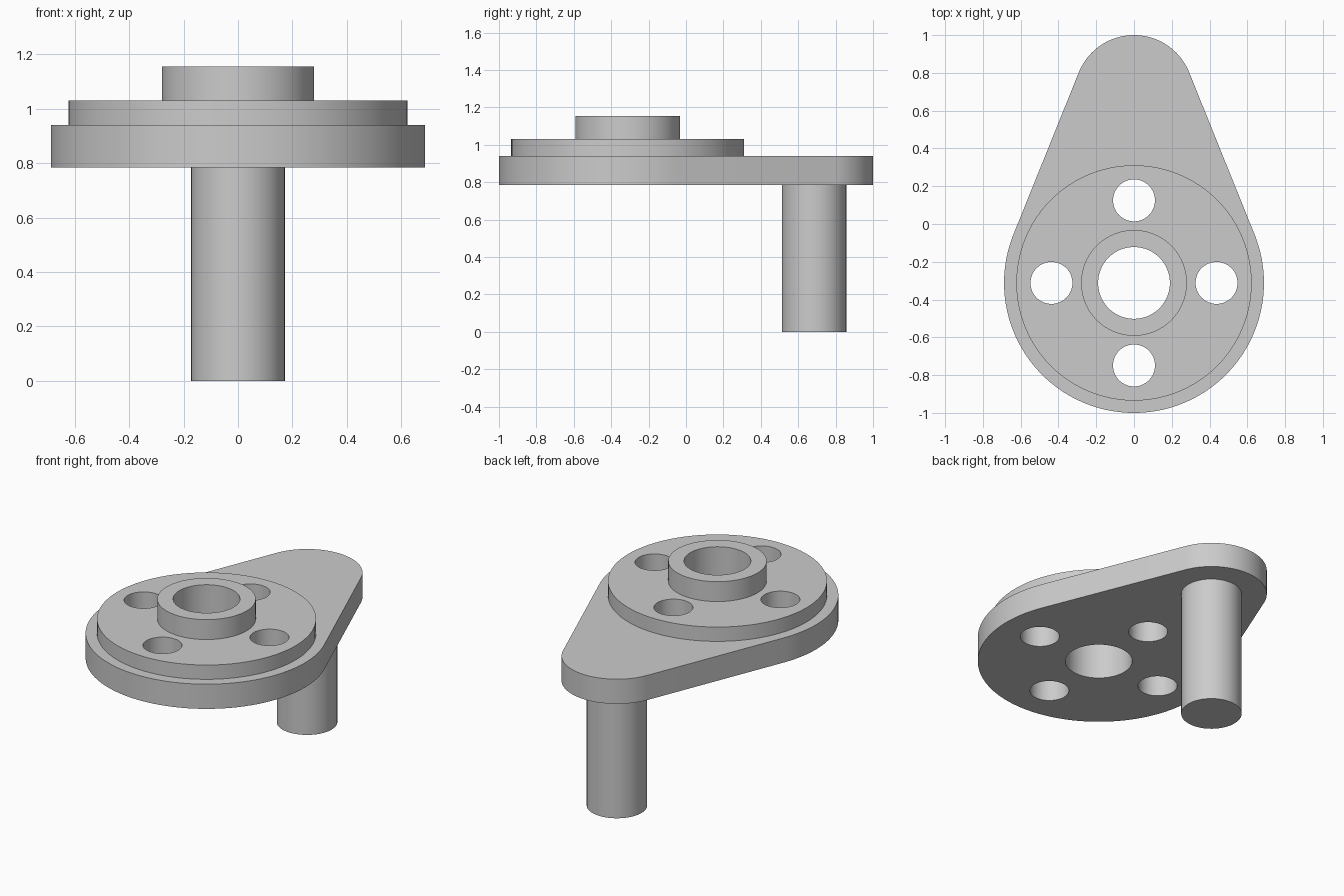
import bpy, bmesh, math

cube = bpy.data.objects.get("Cube")
if cube:
    bpy.data.objects.remove(cube, do_unlink=True)

HUB_Y, PIN_Y = -0.312, 0.685           # the two axes of the crank
HUB_R, TIP_R = 0.688, 0.315            # arm radii around them
PLATE_Z, DISC_Z, BOSS_Z, TOP_Z = 0.785, 0.94, 1.03, 1.155

metal = bpy.data.materials.new("light grey metal")
metal.use_nodes = True
grey = (0.6, 0.6, 0.6, 1)
metal.diffuse_color = grey
metal.node_tree.nodes["Principled BSDF"].inputs["Base Color"].default_value = grey


def arc(y, r, start, end, steps):
    """Points along an arc centred on x = 0."""
    return [(r * math.cos(a), y + r * math.sin(a))
            for a in (start + (end - start) * i / steps for i in range(steps + 1))]


def circle(x, y, r, n=96):
    return [(x + px, py) for px, py in arc(y, r, 0, math.tau, n)[:-1]]


def prism(name, outlines, z0, z1):
    """Extrude closed outlines from z0 to z1 into one object."""
    bm = bmesh.new()
    for outline in outlines:
        base = bm.faces.new([bm.verts.new((x, y, z0)) for x, y in outline])
        out = bmesh.ops.extrude_face_region(bm, geom=[base], use_keep_orig=True)
        for v in out["geom"]:
            if isinstance(v, bmesh.types.BMVert):
                v.co.z = z1
    bmesh.ops.recalc_face_normals(bm, faces=bm.faces)
    mesh = bpy.data.meshes.new(name)
    bm.to_mesh(mesh)
    bm.free()
    mesh.materials.append(metal)
    obj = bpy.data.objects.new(name, mesh)
    bpy.context.collection.objects.link(obj)
    return obj


# Arm outline: two arcs joined by their common tangents
tangent = math.asin((HUB_R - TIP_R) / (PIN_Y - HUB_Y))
outline = (arc(PIN_Y, TIP_R, tangent, math.pi - tangent, 48)
           + arc(HUB_Y, HUB_R, math.pi - tangent, math.tau + tangent, 96))

arm = prism("crank_arm", [outline], PLATE_Z, DISC_Z)
disc = prism("flange_disc", [circle(0, HUB_Y, 0.623)], DISC_Z, BOSS_Z)
boss = prism("hub_boss", [circle(0, HUB_Y, 0.28)], BOSS_Z, TOP_Z)
pin = prism("crank_pin", [circle(0, PIN_Y, 0.172)], 0, PLATE_Z)

# Bore and four bolt holes, cut through the stack
holes = [circle(0, HUB_Y, 0.19)]
for i in range(4):
    a = i * math.pi / 2
    holes.append(circle(0.437 * math.cos(a), HUB_Y + 0.437 * math.sin(a), 0.111, 64))
bore_cutter = prism("bore_cutter", holes[:1], 0.6, 1.3)
hole_cutter = prism("hole_cutter", holes, 0.6, 1.3)

for obj, cutter in ((arm, hole_cutter), (disc, hole_cutter), (boss, bore_cutter)):
    mod = obj.modifiers.new("holes", 'BOOLEAN')
    mod.operation = 'DIFFERENCE'
    mod.solver = 'EXACT'
    mod.object = cutter
    bpy.context.view_layer.objects.active = obj
    bpy.ops.object.modifier_apply(modifier=mod.name)

for cutter in (bore_cutter, hole_cutter):
    bpy.data.objects.remove(cutter, do_unlink=True)

# Smooth round walls, crisp rims
bpy.ops.object.select_all(action='DESELECT')
for obj in (arm, disc, boss, pin):
    obj.select_set(True)
bpy.context.view_layer.objects.active = arm
bpy.ops.object.shade_smooth_by_angle(angle=math.radians(30))
